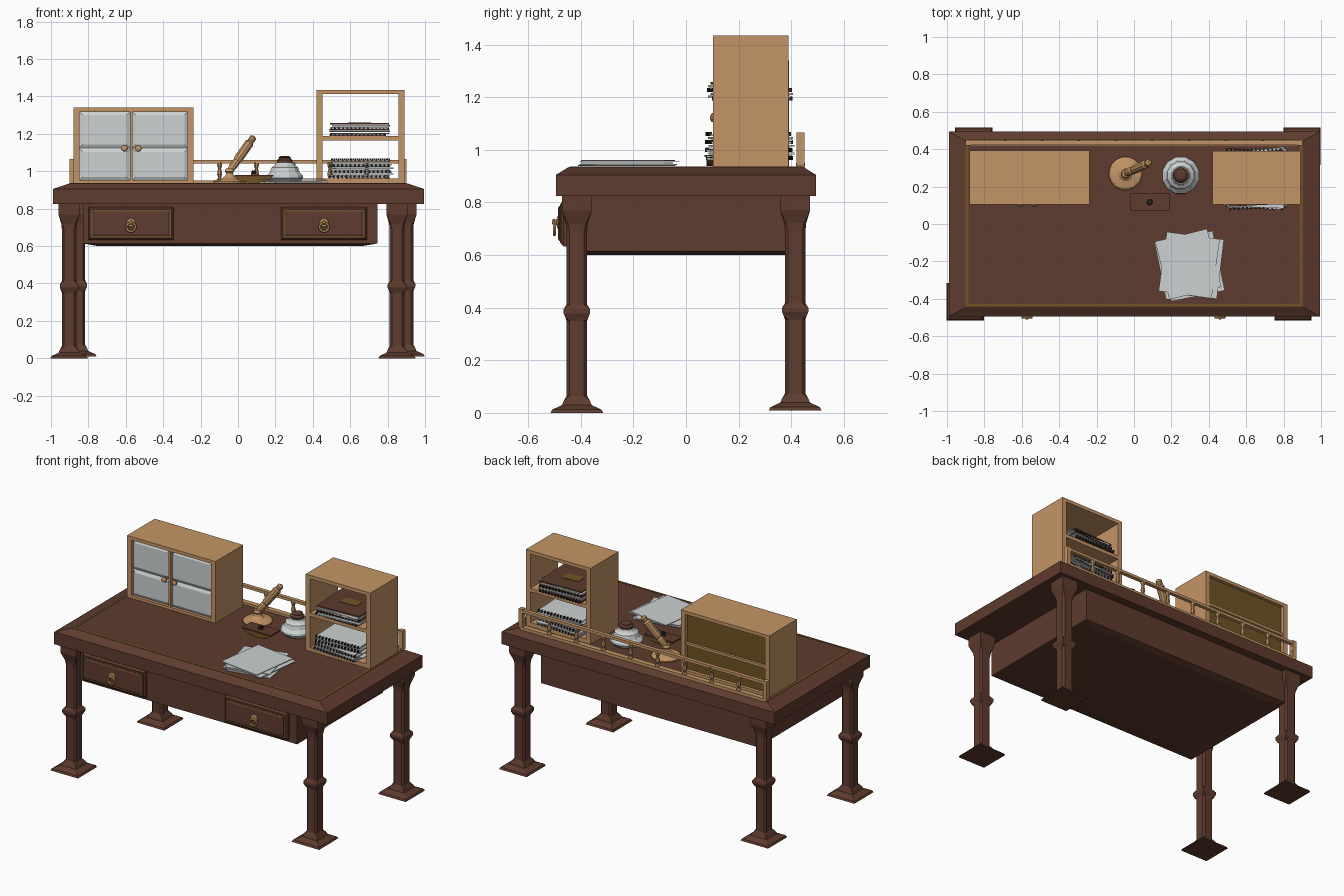
import bpy, bmesh, math, random
from mathutils import Matrix, Vector

if "Cube" in bpy.data.objects:
    bpy.data.objects.remove(bpy.data.objects["Cube"])

random.seed(4)


def mat(name, r, g, b):
    m = bpy.data.materials.new(name)
    lin = lambda c: (c / 255 / 12.92) if c < 11 else ((c / 255 + 0.055) / 1.055) ** 2.4
    m.diffuse_color = (lin(r), lin(g), lin(b), 1)
    m.use_nodes = True
    m.node_tree.nodes["Principled BSDF"].inputs["Base Color"].default_value = m.diffuse_color
    return m


DARK = mat("dark_wood", 94, 59, 46)
LIGHT = mat("light_wood", 196, 149, 102)
GOLD = mat("old_gold", 112, 84, 38)
PALE = mat("pale_grey", 205, 209, 209)
COIL = mat("dark_metal", 48, 38, 36)
BRASS = mat("brass", 203, 160, 100)


class Part:
    """Collects primitives in one mesh, then becomes one named object."""

    def __init__(self, name, *mats):
        self.name, self.mats, self.bm = name, mats, bmesh.new()

    def tint(self, before, m):
        for f in self.bm.faces:
            if f not in before:
                f.material_index = m

    def box(self, x, y, z, m=0, rot=0):
        before = set(self.bm.faces)
        c = Vector([(a[0] + a[1]) / 2 for a in (x, y, z)])
        s = [a[1] - a[0] for a in (x, y, z)]
        bmesh.ops.create_cube(self.bm, size=1, matrix=Matrix.Translation(c)
                              @ Matrix.Rotation(rot, 4, 'Z') @ Matrix.Diagonal((*s, 1)))
        self.tint(before, m)

    def loft(self, rings, m=0):
        before = set(self.bm.faces)
        vs = [[self.bm.verts.new(p) for p in r] for r in rings]
        n = len(vs[0])
        for a, b in zip(vs, vs[1:]):
            for i in range(n):
                j = (i + 1) % n
                self.bm.faces.new((a[i], a[j], b[j], b[i]))
        self.bm.faces.new(vs[0][::-1])
        self.bm.faces.new(vs[-1])
        self.tint(before, m)

    def turned(self, profile, origin=(0, 0, 0), axis=(0, 0, 1), n=12, m=0):
        q = Vector(axis).to_track_quat('Z', 'Y')
        ring = lambda r, h: [q @ Vector((r * math.cos(t), r * math.sin(t), h)) + Vector(origin)
                             for t in (2 * math.pi * (i + .5) / n for i in range(n))]
        self.loft([ring(r, h) for r, h in profile], m)

    def torus(self, c, R, r, n=14, k=6, m=0):
        # ring standing in the xz plane
        before = set(self.bm.faces)
        g = [[self.bm.verts.new((c[0] + (R + r * math.cos(b)) * math.cos(a), c[1] + r * math.sin(b),
                                 c[2] + (R + r * math.cos(b)) * math.sin(a)))
              for b in (2 * math.pi * j / k for j in range(k))]
             for a in (2 * math.pi * i / n for i in range(n))]
        for i in range(n):
            for j in range(k):
                p, q = (i + 1) % n, (j + 1) % k
                self.bm.faces.new((g[i][j], g[p][j], g[p][q], g[i][q]))
        self.tint(before, m)

    def done(self):
        bmesh.ops.recalc_face_normals(self.bm, faces=self.bm.faces)
        me = bpy.data.meshes.new(self.name)
        self.bm.to_mesh(me)
        self.bm.free()
        for m in self.mats:
            me.materials.append(m)
        ob = bpy.data.objects.new(self.name, me)
        bpy.context.collection.objects.link(ob)
        return ob


def rect(x, y, z):
    return [(x[0], y[0], z), (x[1], y[0], z), (x[1], y[1], z), (x[0], y[1], z)]


def rect_y(x, z, y, d=0):
    return [(x[0] + d, y, z[0] + d), (x[1] - d, y, z[0] + d), (x[1] - d, y, z[1] - d), (x[0] + d, y, z[1] - d)]


# desk top with sloped border and inlay strips
TOP = .935
p = Part("desk_top", DARK, GOLD)
p.loft([rect((-.99, .995), (-.494, .494), .825), rect((-.99, .995), (-.494, .494), .905),
        rect((-.9, .905), (-.445, .445), TOP)])
for s in (-1, 1):
    p.box((s * .893 - .007, s * .893 + .007), (-.441, .441), (TOP - .01, TOP + .002), 1)
    p.box((-.9, .9), (s * .435 - .006, s * .435 + .006), (TOP - .01, TOP + .002), 1)
p.done()

# apron case under the top
p = Part("apron_case", DARK)
p.loft([rect((-.75, .665), (-.38, .40), .60), rect((-.83, .745), (-.45, .44), .614),
        rect((-.83, .745), (-.45, .44), .827)])
p.done()

# drawers with raised panel and ring pull
for side, x0, x1 in (("left", -.80, -.345), ("right", .23, .69)):
    p = Part(side + "_drawer", DARK, GOLD, BRASS)
    z = (.632, .808)
    p.loft([rect_y((x0, x1), z, -.44), rect_y((x0, x1), z, -.465), rect_y((x0, x1), z, -.475, .01)])
    p.loft([rect_y((x0, x1), z, -.47, .014), rect_y((x0, x1), z, -.478, .014)], 1)
    p.loft([rect_y((x0, x1), z, -.47, .021), rect_y((x0, x1), z, -.481, .021),
            rect_y((x0, x1), z, -.487, .03)])
    cx = (x0 + x1) / 2
    p.turned([(.026, 0), (.022, .006), (.01, .008), (.012, .02), (.006, .026)], (cx, -.484, .725), (0, -1, 0), 10, 2)
    p.torus((cx, -.5, .702), .024, .007, m=2)
    p.done()

# legs: square profile, chamfered along the shaft
PROFILE = [(0, .1, 0), (.012, .094, 0), (.03, .056, 0), (.045, .05, 0), (.065, .039, .012), (.35, .039, .012),
           (.362, .043, 0), (.378, .05, 0), (.394, .05, 0), (.412, .039, .012), (.69, .039, .012),
           (.72, .042, .008), (.77, .057, 0), (.83, .057, 0)]


def leg(name, cx, cy, base):
    p = Part(name, DARK)
    rings = []
    for h, w, c in PROFILE:
        a = w - c
        oct_ = [(w, -a), (w, a), (a, w), (-a, w), (-w, a), (-w, -a), (-a, -w), (a, -w)]
        rings.append([(cx + u, cy + v, base + h * (.83 - base) / .83) for u, v in oct_])
    p.loft(rings)
    bmesh.ops.remove_doubles(p.bm, verts=p.bm.verts, dist=1e-5)
    p.done()


leg("front_left_leg", -.903, -.415, 0)
leg("front_right_leg", .85, -.415, 0)
leg("back_left_leg", -.857, .415, .01)
leg("back_right_leg", .898, .415, .01)

# glazed cabinet
X, Y, Z = (-.88, -.237), (.105, .392), (TOP, 1.34)
p = Part("cabinet", LIGHT, GOLD)
for s in (X[0], X[1] - .032):
    p.box((s, s + .032), Y, Z)
for a, b in ((Z[0], .952), (1.318, Z[1])):
    p.box((X[0] + .03, X[1] - .03), Y, (a, b))
p.box((X[0] + .02, X[1] - .02), (.14, .386), (1.115, 1.132))
p.box((X[0] + .02, X[1] - .02), (.355, .37), (.94, 1.33), 1)
p.box((-.577, -.563), (.105, .13), (.94, 1.33))
p.done()
p = Part("cabinet_door_panels", PALE)
for xr in ((-.85, -.575), (-.565, -.267)):
    for zr in ((.95, 1.124), (1.124, 1.32)):
        p.loft([rect_y(xr, zr, .135), rect_y(xr, zr, .125), rect_y(xr, zr, .115, .02)])
p.done()
p = Part("cabinet_knobs", LIGHT)
for x in (-.607, -.533):
    p.turned([(.008, 0), (.008, .012), (.017, .016), (.017, .024), (.007, .03)], (x, .122, 1.122), (0, -1, 0), 10)
p.done()

# open bookcase
X, Y = (.42, .89), (.103, .39)
p = Part("bookcase", LIGHT)
for s in (X[0], X[1] - .032):
    p.box((s, s + .032), Y, (TOP, 1.435))
for a, b in ((TOP, .962), (1.165, 1.188), (1.412, 1.435)):
    p.box((X[0] + .03, X[1] - .03), Y, (a, b))
p.done()


def stack(name, cx, cy, w, d, z0, z1, n, spread, colours):
    p = Part(name, PALE, DARK, GOLD, COIL)
    step = (z1 - z0) / n
    for i in range(n):
        r = random.uniform(-spread, spread)
        z = z0 + step * i
        x, y = cx + random.uniform(-.012, .012), cy + random.uniform(-.01, .01)
        p.box((x - w / 2, x + w / 2), (y - d / 2, y + d / 2), (z, z + step * .7), colours[i % len(colours)], r)
        if i % 3 == 0:  # binding coils along front and back edges
            for k in range(14):
                for s in (-1, 1):
                    v = Matrix.Rotation(r, 2) @ Vector(((k / 13 - .5) * w * .95, s * d / 2))
                    p.box((x + v.x - .004, x + v.x + .004), (y + v.y - .007, y + v.y + .007),
                          (z, z + step * 1.5), 3, r)
    return p


stack("paper_pile", .655, .243, .31, .30, .962, 1.062, 10, .11, (0,)).done()
p = stack("notebook_pile", .65, .243, .30, .29, 1.188, 1.25, 6, .1, (1, 0, 0))
p.box((.5, .8), (.1, .385), (1.249, 1.257), 1, .05)
p.box((.59, .71), (.21, .28), (1.255, 1.26), 2, .05)
p.done()

# loose sheets on the desk
p = Part("loose_sheets", PALE)
for i, (x, y, r) in enumerate(((.31, -.225, .2), (.28, -.22, .2), (.32, -.225, -.12), (.29, -.215, .24), (.295, -.22, -.14))):
    z = TOP + .003 + i * .005
    p.box((x - .143, x + .143), (y - .16, y + .16), (z, z + .0035), 0, r)
p.done()

# back gallery rail
p = Part("gallery_rail", LIGHT)
p.box((-.89, .89), (.418, .452), (TOP - .005, .95))
p.box((-.89, .89), (.423, .447), (1.042, 1.06))
for i in range(10):
    p.turned([(.015, 0), (.015, .012), (.009, .02), (.015, .04), (.009, .07), (.014, .085), (.014, .105)],
             (-.885 + i * 1.77 / 9, .435, .945), n=8)
for x in (-.888, .888):
    p.box((x - .014, x + .014), (.42, .45), (.94, 1.066))
p.done()

# pen stand with tilted handle
p = Part("pen_stand", LIGHT)
p.turned([(.088, 0), (.09, .01), (.08, .018), (.04, .026), (.024, .04), (.018, .055), (.026, .065), (.02, .08)],
         (-.045, .27, TOP), n=16)
p.turned([(.014, 0), (.022, .03), (.022, .06), (.018, .07), (.025, .085), (.025, .19), (.017, .2), (.02, .225), (.01, .235)],
         (-.045, .27, 1.0), (.13, .06, .185), 10)
p.done()

# rocker blotter
p = Part("blotter", DARK, GOLD, COIL)
arc = [(.085 + .1 * math.cos(t), .975 - .036 * math.sin(t)) for t in (math.pi * i / 10 for i in range(11))]
p.loft([[(x, y, z) for x, z in arc] for y in (.078, .156)], 1)
p.box((-.02, .19), (.07, .163), (.972, .981))
p.box((.07, .1), (.102, .132), (.98, .987), 0)
p.turned([(.01, 0), (.016, .01), (.012, .018)], (.085, .117, .985), n=8, m=2)
p.done()

# inkwell with cap
p = Part("inkwell", PALE, DARK)
p.turned([(.07, 0), (.085, .008), (.102, .03), (.1, .042), (.082, .06), (.074, .085), (.055, .098), (.048, .112)],
         (.25, .26, TOP))
p.turned([(.04, .105), (.043, .115), (.043, .125), (.03, .135), (.034, .14), (.02, .147)], (.25, .26, TOP), m=1)
p.done()
